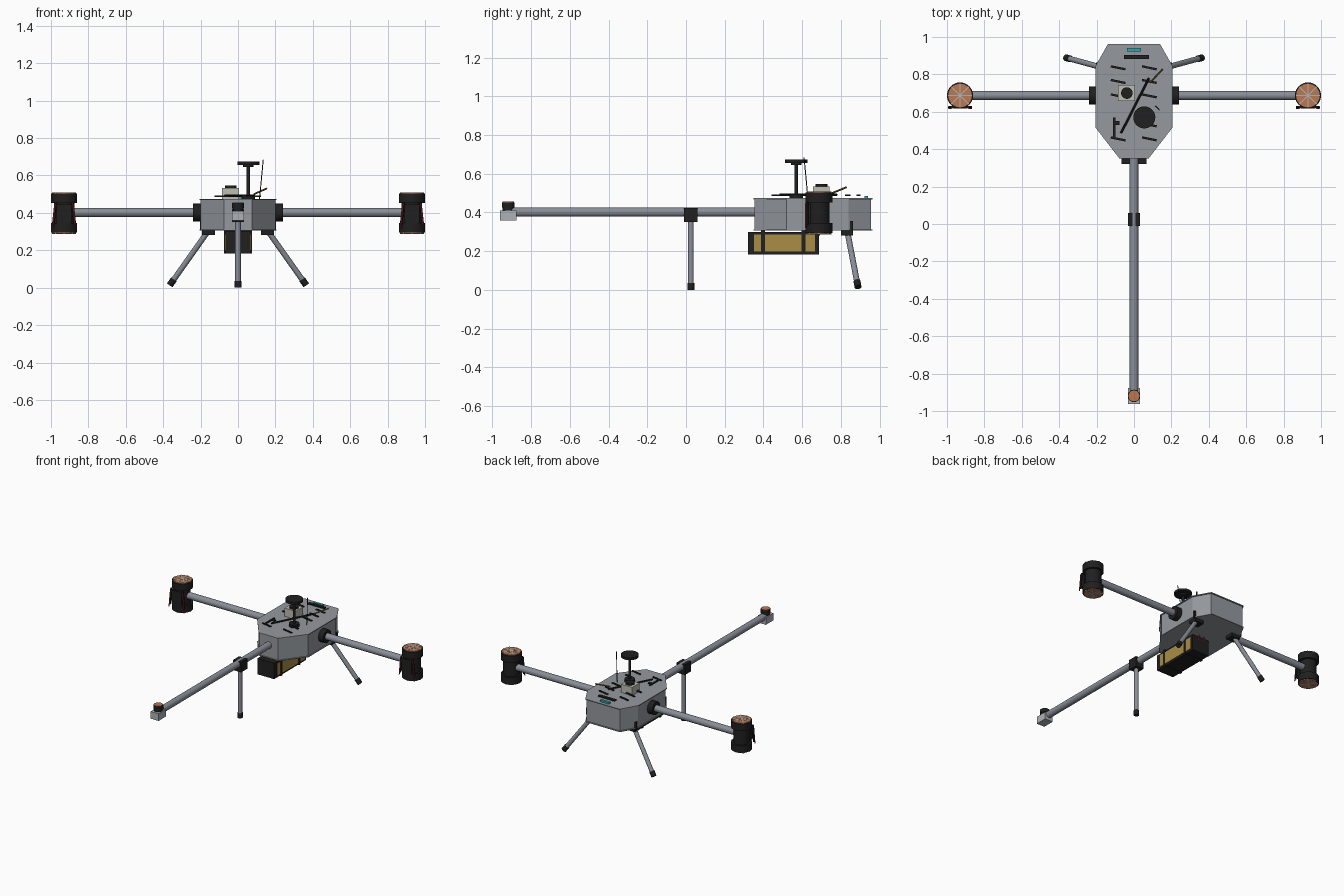
import bpy, bmesh, math
from mathutils import Vector

cube = bpy.data.objects.get("Cube")
if cube:
    bpy.data.objects.remove(cube, do_unlink=True)


def material(name, r, g, b):
    m = bpy.data.materials.new(name)
    m.use_nodes = True
    m.diffuse_color = (r, g, b, 1)
    m.node_tree.nodes["Principled BSDF"].inputs["Base Color"].default_value = (r, g, b, 1)
    return m


GREY = material("body grey", .30, .32, .345)
TUBE = material("tube grey", .25, .27, .31)
SILVER = material("silver", .42, .45, .48)
BLACK = material("black", .014, .014, .015)
COPPER = material("copper", .50, .19, .08)
GOLD = material("battery gold", .40, .27, .06)
CREAM = material("cream", .52, .51, .45)
TEAL = material("teal", .03, .38, .42)
RED = material("red", .40, .02, .02)
OLIVE = material("olive", .20, .15, .04)


def finish(name, bm, mat, smooth=False):
    bmesh.ops.recalc_face_normals(bm, faces=bm.faces)
    mesh = bpy.data.meshes.new(name)
    bm.to_mesh(mesh)
    bm.free()
    mesh.materials.append(mat)
    ob = bpy.data.objects.new(name, mesh)
    bpy.context.collection.objects.link(ob)
    if smooth:
        bpy.ops.object.select_all(action='DESELECT')
        ob.select_set(True)
        bpy.context.view_layer.objects.active = ob
        bpy.ops.object.shade_smooth_by_angle(angle=math.radians(40))
    return ob


def box(name, centre, size, mat, turn=0):
    bm = bmesh.new()
    bmesh.ops.create_cube(bm, size=1)
    bmesh.ops.scale(bm, vec=size, verts=bm.verts)
    ob = finish(name, bm, mat)
    ob.location = centre
    ob.rotation_euler.z = turn
    return ob


def rod(name, a, b, radius, mat, sides=24):
    a, b = Vector(a), Vector(b)
    bm = bmesh.new()
    bmesh.ops.create_cone(bm, cap_ends=True, segments=sides, radius1=radius,
                          radius2=radius, depth=(b - a).length)
    ob = finish(name, bm, mat, True)
    ob.location = (a + b) / 2
    ob.rotation_euler = (b - a).to_track_quat('Z', 'Y').to_euler()
    return ob


def prism(name, half, z0, z1, mat):
    # Mirrored half outline extruded upward
    outline = half + [(-x, y) for x, y in reversed(half)]
    bm = bmesh.new()
    face = bm.faces.new([bm.verts.new((x, y, z0)) for x, y in outline])
    new = bmesh.ops.extrude_face_region(bm, geom=[face])["geom"]
    bmesh.ops.translate(bm, vec=(0, 0, z1 - z0),
                        verts=[v for v in new if isinstance(v, bmesh.types.BMVert)])
    return finish(name, bm, mat)


# Fuselage with overhanging top and bottom plates
HULL = [(.075, .355), (.2, .52), (.2, .84), (.135, .955)]
PLATE = [(.078, .35), (.207, .517), (.207, .843), (.139, .963)]
prism("body", HULL, .312, .468, GREY)
prism("bottom_plate", PLATE, .306, .312, GREY)
prism("top_plate", PLATE, .468, .474, GREY)

ARM_Z, ARM_Y = .402, .687
for s, side in ((1, "left"), (-1, "right")):
    # Side arm and its collar
    rod(side + "_arm", (s * .19, ARM_Y, ARM_Z), (s * .9, ARM_Y, ARM_Z), .024, TUBE)
    rod(side + "_arm_collar", (s * .19, ARM_Y, ARM_Z), (s * .24, ARM_Y, ARM_Z), .047, BLACK)

    # Motor pod with two drums and spoked copper ends
    px = s * .93
    rod(side + "_motor_core", (px, ARM_Y, .33), (px, ARM_Y, .47), .055, BLACK, 32)
    for z0, z1, end, label in ((.452, .503, .505, "upper"), (.294, .345, .292, "lower")):
        rod(f"{side}_{label}_motor", (px, ARM_Y, z0), (px, ARM_Y, z1), .07, BLACK, 32)
        rod(f"{side}_{label}_winding", (px, ARM_Y, end - .003), (px, ARM_Y, end + .003),
            .063, COPPER, 32)
        for k in range(4):
            box(f"{side}_{label}_spoke", (px, ARM_Y, end), (.13, .007, .009), SILVER,
                k * math.pi / 4)
    # Speed controller and its wires
    box(side + "_controller", (px, .63, .395), (.08, .025, .10), BLACK)
    for w in (-1, 1):
        rod(side + "_controller_fin", (px + w * .058, .625, .335),
            (px + w * .045, .625, .455), .007, BLACK, 8)
        rod(side + "_power_wire", (px + w * .060, .618, .32),
            (px + w * .048, .618, .45), .0035, RED, 8)

    # Splayed rear leg
    top, foot = Vector((s * .165, .835, .295)), Vector((s * .36, .888, .02))
    rod(side + "_leg", top, foot, .015, TUBE)
    rod(side + "_foot", foot.lerp(top, .09), foot.lerp(top, -.02), .018, BLACK)
    box(side + "_leg_mount", (s * .157, .832, .294), (.07, .06, .026), BLACK)
    box(side + "_leg_bracket", (s * .195, .855, .33), (.016, .016, .05), BLACK)

# Long front arm, clamp and single front leg
rod("front_arm", (0, .37, ARM_Z), (0, -.92, ARM_Z), .024, TUBE)
box("front_leg_clamp", (0, .025, .387), (.066, .07, .074), BLACK)
rod("front_leg", (0, .025, .36), (0, .025, .02), .015, TUBE)
rod("front_foot", (0, .025, .035), (0, .025, 0), .018, BLACK)

# Small motor on the arm tip
box("tip_block", (0, -.919, .385), (.064, .086, .052), SILVER)
rod("tip_motor", (0, -.919, .41), (0, -.919, .44), .028, BLACK)
rod("tip_motor_bell", (0, -.919, .425), (0, -.919, .452), .033, BLACK)
rod("tip_winding", (0, -.919, .45), (0, -.919, .456), .029, COPPER)

# Battery with gold sides and straps
box("battery", (0, .503, .242), (.136, .366, .116), BLACK)
for s in (-1, 1):
    box("battery_side_panel", (s * .068, .51, .242), (.008, .315, .088), GOLD)
for y in (.397, .607):
    box("battery_strap", (0, y, .246), (.15, .02, .128), BLACK)
for x in (-.02, .02):
    rod("battery_lead", (x, .68, .27), (x, .70, .31), .004, RED, 8)

# Vent slots and strips on the deck
DECK = .489
for x, rows in ((-.085, (.835, .762, .685, .455)), (.082, (.835, .762, .685, .53, .455))):
    for y in rows:
        box("deck_slot", (x, y, DECK), (.08, .012, .006), BLACK, -.2)
box("deck_side_slot", (-.105, .515, DECK), (.012, .11, .006), BLACK)
box("deck_clip", (-.09, .54, DECK), (.025, .02, .008), BLACK)
box("rear_strip", (.013, .892, DECK), (.135, .022, .008), BLACK)
box("rear_light", (0, .932, .48), (.075, .018, .012), TEAL)

# Sensor housing with dome
box("sensor_housing", (-.04, .70, .504), (.09, .085, .06), CREAM)
rod("sensor_lens", (-.038, .70, .53), (-.038, .70, .546), .031, BLACK)

# Satellite receiver on its mast
rod("receiver_base", (.055, .57, .474), (.055, .57, .496), .035, BLACK)
rod("receiver_mast", (.055, .57, .48), (.055, .57, .66), .009, BLACK, 12)
rod("receiver_hub", (.055, .57, .645), (.055, .57, .662), .028, BLACK)
rod("receiver_disc", (.055, .57, .657), (.055, .57, .674), .059, BLACK, 32)

# Aerials
rod("deck_aerial", (-.07, .485, .492), (.08, .78, .492), .006, BLACK, 8)
rod("rear_aerial", (.085, .755, .50), (.153, .828, .53), .005, OLIVE, 8)
rod("whip_aerial", (.115, .63, .474), (.135, .61, .685), .0025, BLACK, 8)
